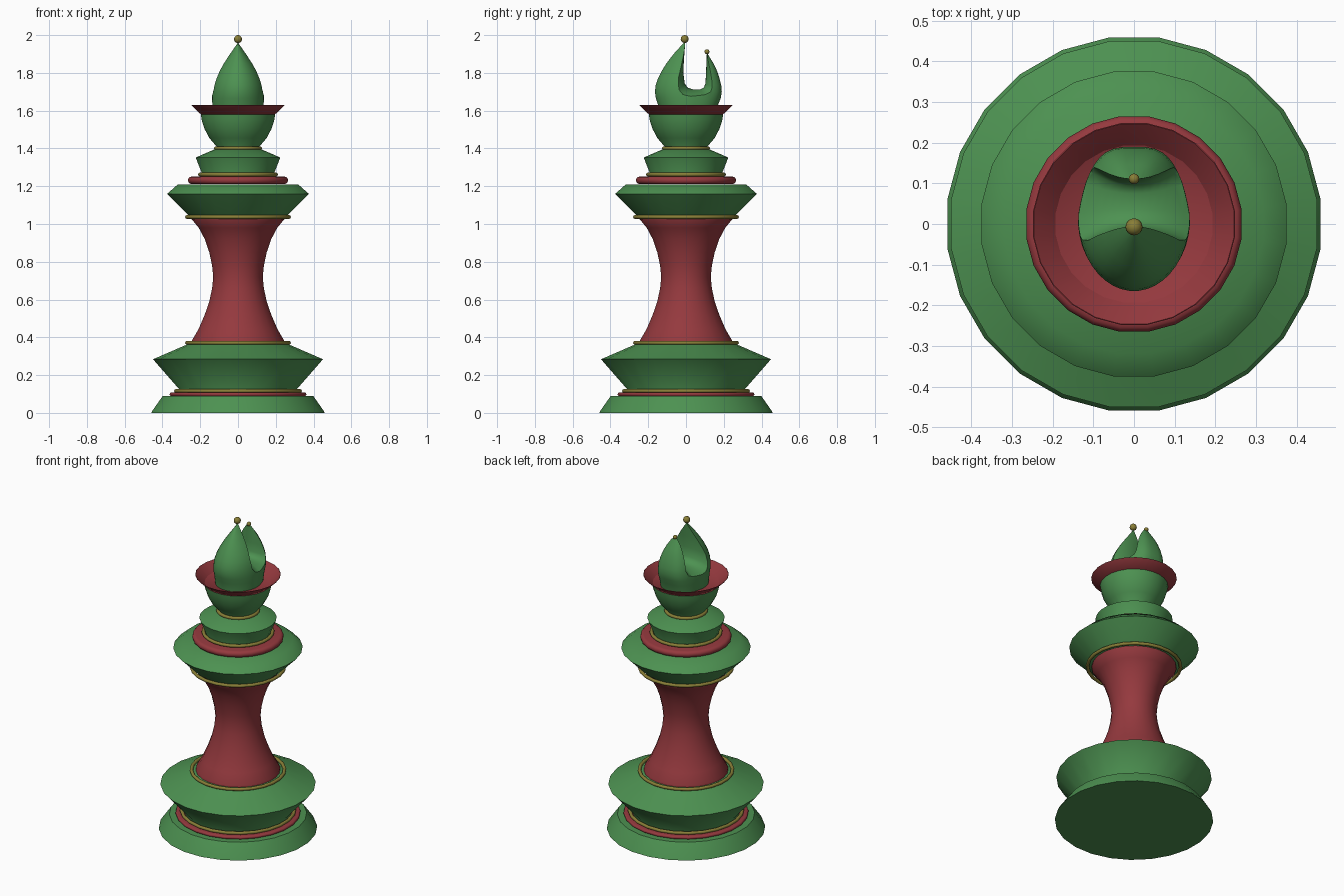
import bpy, bmesh, math

if "Cube" in bpy.data.objects:
    bpy.data.objects.remove(bpy.data.objects["Cube"])

def material(name, rgb):
    m = bpy.data.materials.new(name)
    m.diffuse_color = (*rgb, 1)
    m.use_nodes = True
    m.node_tree.nodes["Principled BSDF"].inputs["Base Color"].default_value = m.diffuse_color
    return m

GREEN = material("green", (0.074, 0.285, 0.083))
RED = material("red", (0.30, 0.041, 0.048))
GOLD = material("olive_gold", (0.25, 0.21, 0.038))
N = 24

def finish(name, bm, mat, angle=45):
    bmesh.ops.remove_doubles(bm, verts=bm.verts, dist=1e-5)
    bmesh.ops.recalc_face_normals(bm, faces=bm.faces)
    me = bpy.data.meshes.new(name)
    bm.to_mesh(me)
    bm.free()
    ob = bpy.data.objects.new(name, me)
    bpy.context.collection.objects.link(ob)
    me.materials.append(mat)
    smooth(ob, angle)
    return ob

def smooth(ob, angle):
    bpy.ops.object.select_all(action='DESELECT')
    ob.select_set(True)
    bpy.context.view_layer.objects.active = ob
    bpy.ops.object.shade_smooth_by_angle(angle=math.radians(angle))

def skin(bm, rings, closed=False):
    pairs = list(zip(rings, rings[1:])) + ([(rings[-1], rings[0])] if closed else [])
    for a, b in pairs:
        n = len(a)
        for i in range(n):
            bm.faces.new((a[i], a[(i + 1) % n], b[(i + 1) % n], b[i]))

def lathe(name, profile, mat, closed=False):
    bm = bmesh.new()
    k = 1 / math.cos(math.pi / N)  # profile gives the flat-to-flat radius
    rings = []
    for r, z in profile:
        rings.append([bm.verts.new((r * k * math.cos((i + .5) * math.tau / N),
                                    r * k * math.sin((i + .5) * math.tau / N), z))
                      for i in range(N)])
    skin(bm, rings, closed)
    if not closed:
        bm.faces.new(rings[0])
        bm.faces.new(rings[-1])
    return finish(name, bm, mat)

def ring(name, outer, z, minor, mat):
    c = outer - minor
    prof = [(c + minor * math.cos(i * math.tau / 12), z + minor * math.sin(i * math.tau / 12))
            for i in range(12)]
    return lathe(name, prof, mat, True)

def disc(name, outer, z, minor, mat):
    # solid disc with a rounded edge
    prof = [(outer - minor + minor * math.cos(a), z + minor * math.sin(a))
            for a in (math.radians(-90 + 30 * i) for i in range(7))]
    return lathe(name, prof, mat)

# Turned body, bottom to top
lathe("foot", [(.459, 0), (.453, .012), (.398, .09)], GREEN)
disc("foot_red_ring", .362, .098, .010, RED)
ring("foot_gold_ring", .338, .116, .010, GOLD)
lathe("lower_bulge", [(.312, .09), (.312, .126), (.450, .284), (.27, .362), (.25, .372)], GREEN)
ring("stem_lower_gold_ring", .28, .371, .010, GOLD)
lathe("stem", [(.245, .37), (.243, .385), (.208, .445), (.176, .52), (.152, .59), (.137, .66),
               (.131, .72), (.137, .78), (.152, .85), (.176, .92), (.208, .98), (.245, 1.025),
               (.245, 1.04)], RED)
ring("stem_upper_gold_ring", .28, 1.037, .010, GOLD)
lathe("collar", [(.25, 1.035), (.262, 1.045), (.375, 1.16), (.318, 1.21)], GREEN)
disc("collar_red_ring", .265, 1.231, .020, RED)
ring("neck_lower_gold_ring", .211, 1.262, .010, GOLD)
lathe("neck", [(.19, 1.24), (.19, 1.265), (.224, 1.352), (.12, 1.397)], GREEN)
ring("neck_upper_gold_ring", .127, 1.401, .010, GOLD)
lathe("cup", [(.11, 1.39), (.113, 1.41), (.152, 1.455), (.178, 1.505), (.192, 1.55), (.197, 1.582),
              (.19, 1.575), (.12, 1.49)], GREEN)
lathe("cup_rim", [(.197, 1.581), (.248, 1.63), (.246, 1.631), (.192, 1.58), (.13, 1.51)], RED)

# Split head: lofted bud, (z, front y, back y, half width)
levels = [(1.50, -.135, .145, .127), (1.58, -.139, .158, .133), (1.63, -.148, .17, .136),
          (1.665, -.160, .184, .138), (1.70, -.165, .19, .136), (1.735, -.161, .187, .131),
          (1.77, -.149, .178, .121), (1.81, -.129, .165, .103), (1.85, -.104, .146, .080),
          (1.90, -.066, .115, .046), (1.935, -.034, .098, .022), (1.962, -.009, .085, .002)]

def bud_point(a, b, w, t):
    c, s = math.cos(t), math.sin(t)
    if s > 0:  # the back is squarer and tapers
        c = math.copysign(abs(c) ** (1 - .4 * min(1, 2 * s)), c) * (1 - .1 * s)
    return w * c, (a + b) / 2 + (b - a) / 2 * s

bm = bmesh.new()
rings = []
for z, a, b, w in levels:
    rings.append([bm.verts.new((*bud_point(a, b, w, (i + .5) * math.tau / 40), z))
                  for i in range(40)])
skin(bm, rings)
bm.faces.new(rings[0])
bm.faces.new(rings[-1])
head = finish("split_head", bm, GREEN)

# U-shaped slot through the head, flaring toward both sides
slot = [(-.004, 2.05), (-.004, 1.96), (-.011, 1.87), (-.014, 1.80), (-.007, 1.745), (.008, 1.722),
        (.035, 1.713), (.075, 1.713), (.094, 1.722), (.103, 1.745), (.106, 1.80), (.110, 1.90),
        (.110, 2.05)]
bm = bmesh.new()
rings = []
for i in range(17):
    x = -.16 + .02 * i
    rings.append([bm.verts.new((x, .05 + (y - .05) * (1 + (70 if y > .05 else 32) * x * x),
                                z - 2 * x * x)) for y, z in slot])
skin(bm, rings)
bm.faces.new(rings[0])
bm.faces.new(rings[-1])
cutter = finish("slot_cutter", bm, GREEN)
cutter.hide_render = True
mod = head.modifiers.new("slot", 'BOOLEAN')
mod.operation = 'DIFFERENCE'
mod.solver = 'EXACT'
mod.object = cutter
bpy.context.view_layer.objects.active = head
bpy.ops.object.modifier_apply(modifier=mod.name)
bpy.data.objects.remove(cutter, do_unlink=True)
smooth(head, 55)

# Small finial beads on the two tips
for name, y, z, r in (("front_bead", -.007, 1.979, .021), ("back_bead", .111, 1.912, .013)):
    bm = bmesh.new()
    bmesh.ops.create_uvsphere(bm, u_segments=16, v_segments=10, radius=r)
    bmesh.ops.translate(bm, verts=bm.verts, vec=(0, y, z))
    finish(name, bm, GOLD, 60)
